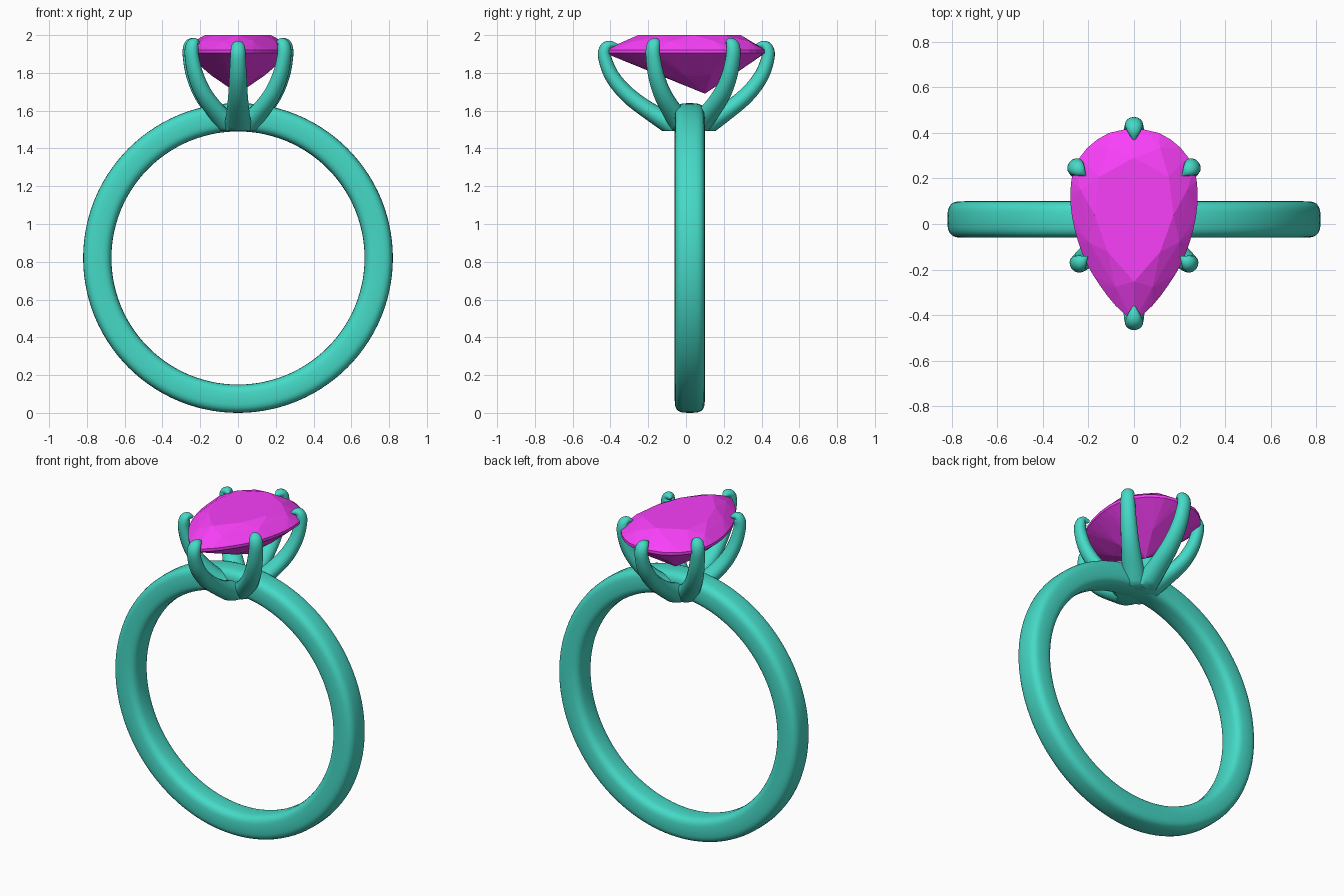
import bpy, bmesh, math
from mathutils import Vector

if "Cube" in bpy.data.objects:
    bpy.data.objects.remove(bpy.data.objects["Cube"])


def material(name, color):
    m = bpy.data.materials.new(name)
    m.diffuse_color = color
    m.use_nodes = True
    m.node_tree.nodes["Principled BSDF"].inputs["Base Color"].default_value = m.diffuse_color
    return m


METAL = material("teal_metal", (0.06, 0.70, 0.57, 1))
GEM = material("magenta_gem", (0.95, 0.05, 0.95, 1))


def finish(bm, name, mat, smooth_angle=None):
    bmesh.ops.recalc_face_normals(bm, faces=bm.faces[:])
    me = bpy.data.meshes.new(name)
    bm.to_mesh(me)
    bm.free()
    me.materials.append(mat)
    if smooth_angle:
        for p in me.polygons:
            p.use_smooth = True
        me.set_sharp_from_angle(angle=math.radians(smooth_angle))
    ob = bpy.data.objects.new(name, me)
    bpy.context.collection.objects.link(ob)
    return ob


def spline(pts, steps):
    """Catmull-Rom samples through points of any dimension."""
    p = [pts[0]] + list(pts) + [pts[-1]]
    out = []
    for i in range(1, len(p) - 2):
        for k in range(steps):
            t = k / steps
            out.append(tuple(
                0.5 * (2 * b + (c - a) * t + (2 * a - 5 * b + 4 * c - d) * t**2
                       + (3 * b - a - 3 * c + d) * t**3)
                for a, b, c, d in zip(p[i - 1], p[i], p[i + 1], p[i + 2])))
    return out + [tuple(pts[-1])]


def skin(bm, rings, closed):
    n = len(rings[0])
    for i in range(len(rings) if closed else len(rings) - 1):
        a, b = rings[i], rings[(i + 1) % len(rings)]
        for j in range(n):
            k = (j + 1) % n
            bm.faces.new((a[j], a[k], b[k], b[j]))
    if not closed:
        bm.faces.new(rings[0])
        bm.faces.new(rings[-1])


# Band: rounded-square section swept around the finger axis
CY = 0.02


def rounded(v):
    return math.copysign(abs(v) ** (2 / 3.3), v)


bm = bmesh.new()
rings = []
for i in range(112):
    a = math.tau * i / 112
    ring = []
    for j in range(28):
        b = math.tau * j / 28
        r = 0.745 + 0.075 * rounded(math.cos(b))
        y = CY + 0.08 * rounded(math.sin(b))
        ring.append(bm.verts.new((r * math.cos(a), y, 0.82 + r * math.sin(a))))
    rings.append(ring)
skin(bm, rings, True)
finish(bm, "band", METAL, 50)

# Prongs: share of reach, height, side radius, depth radius
PATH = [(0.0, 1.50, 0.075, 0.07), (0.12, 1.51, 0.075, 0.065),
        (0.43, 1.585, 0.062, 0.048), (0.72, 1.68, 0.052, 0.043),
        (0.91, 1.78, 0.046, 0.039), (1.0, 1.88, 0.041, 0.035),
        (0.99, 1.93, 0.038, 0.032), (0.93, 1.948, 0.028, 0.022),
        (0.84, 1.942, 0.004, 0.008)]


def prong(name, tip, lift):
    reach = Vector((tip[0], tip[1] - CY, 0))
    out = reach.normalized()
    side = Vector((-out.y, out.x, 0))
    samples = spline(PATH, 5)
    centres = [Vector((0, CY, 0)) + reach * s[0]
               + Vector((0, 0, s[1] + lift * max(0, s[1] - 1.7) / 0.24)) for s in samples]
    bm = bmesh.new()
    rings = []
    for i, (c, s) in enumerate(zip(centres, samples)):
        tan = (centres[min(i + 1, len(centres) - 1)] - centres[max(i - 1, 0)]).normalized()
        up = tan.cross(side)
        rings.append([bm.verts.new(c + side * s[2] * math.cos(math.tau * j / 16)
                                   + up * s[3] * math.sin(math.tau * j / 16))
                      for j in range(16)])
    skin(bm, rings, False)
    # trim the foot flush with the inside of the band
    bmesh.ops.bisect_plane(bm, geom=bm.verts[:] + bm.edges[:] + bm.faces[:],
                           plane_co=(0, 0, 1.492), plane_no=(0, 0, 1), clear_inner=True)
    bmesh.ops.holes_fill(bm, edges=[e for e in bm.edges if e.is_boundary])
    finish(bm, name, METAL, 50)


prong("back_prong", (0, 0.434), 0.0)
prong("front_prong", (0, -0.43), 0.0)
for sx, label in ((-1, "left"), (1, "right")):
    prong(label + "_back_prong", (sx * 0.255, 0.25), 0.015)
    prong(label + "_front_prong", (sx * 0.245, -0.175), 0.015)

# Pear-cut stone: convex hull of girdle, crown, table and pavilion points
HALF = [(0, 0.42), (0.11, 0.40), (0.205, 0.335), (0.262, 0.245), (0.28, 0.14),
        (0.272, 0.03), (0.245, -0.08), (0.205, -0.18), (0.15, -0.27),
        (0.08, -0.36), (0, -0.43)]
right = spline(HALF, 4)
outline = right + [(-x, y) for x, y in right[-2:0:-1]]


def inset(p, centre_y, scale, z):
    return (p[0] * scale, centre_y + (p[1] - centre_y) * scale, z)


points = [(0, 0.10, 1.69)]
for i, p in enumerate(outline):
    if i % 2 == 0:
        points += [(p[0], p[1], 1.905), (p[0], p[1], 1.922)]
    if i % 10 == 0:
        points.append(inset(p, 0.06, 0.64, 2.0))
    if i % 10 == 5:
        points.append(inset(p, 0.06, 0.84, 1.968))
        points.append(inset(p, 0.10, 0.5, 1.785))
bm = bmesh.new()
for p in points:
    bm.verts.new(p)
hull = bmesh.ops.convex_hull(bm, input=bm.verts[:])
loose = [v for v in bm.verts if not v.link_faces]
bmesh.ops.delete(bm, geom=loose, context='VERTS')
bmesh.ops.dissolve_limit(bm, angle_limit=math.radians(1), verts=bm.verts[:], edges=bm.edges[:])
finish(bm, "pear_stone", GEM)
